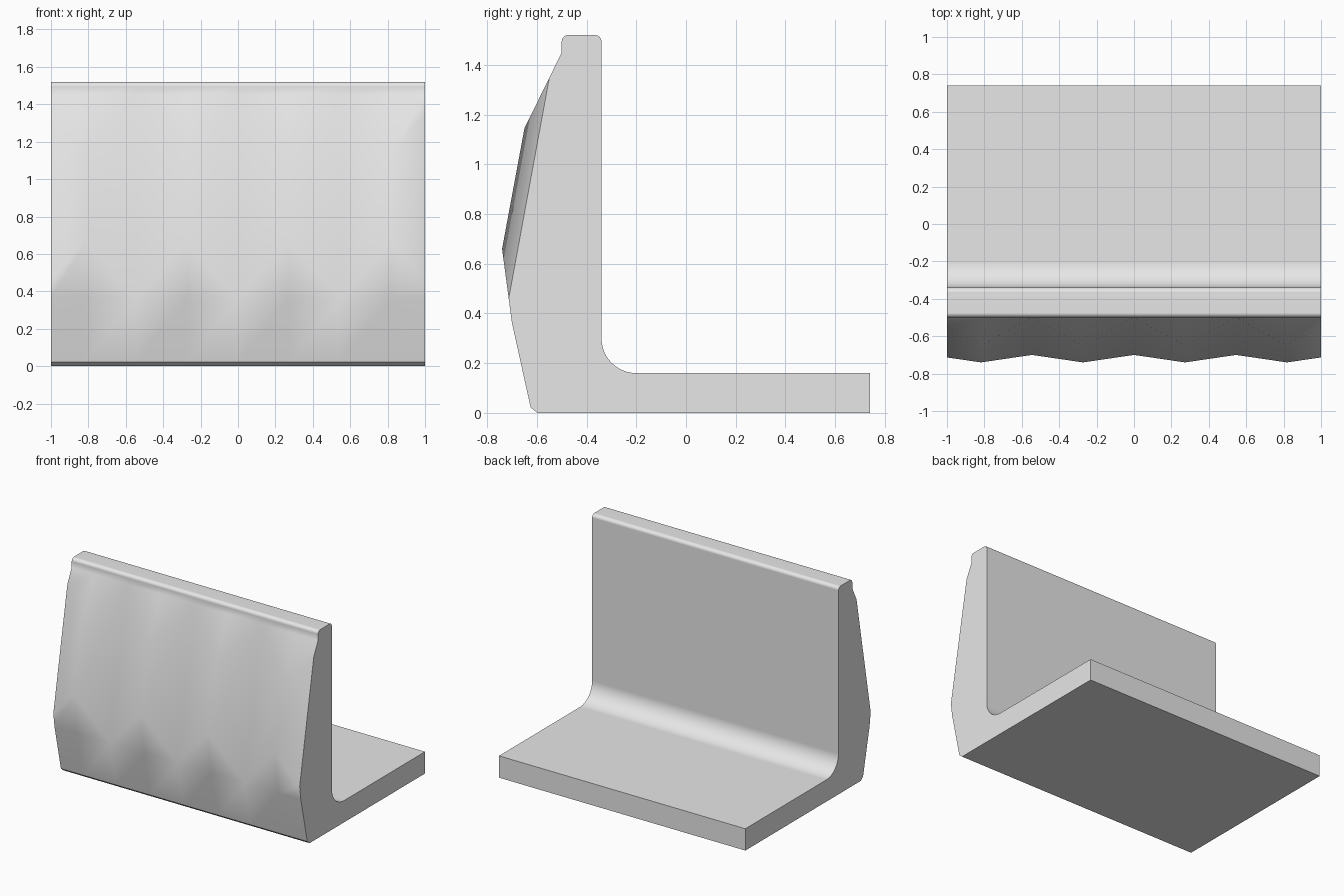
import bpy, bmesh
from math import sin, cos, radians

cube = bpy.data.objects.get("Cube")
if cube:
    bpy.data.objects.remove(cube)

concrete = bpy.data.materials.new("concrete grey")
concrete.use_nodes = True
GREY = (0.8, 0.8, 0.8, 1)
concrete.diffuse_color = GREY
concrete.node_tree.nodes["Principled BSDF"].inputs["Base Color"].default_value = GREY

# Front face corners (y, z): full ridge, and the groove ends
CREST, TOE = (-0.5, 1.45), (-0.70, 0.36)
RIDGE_TOP, RIDGE_BASE = (-0.65, 1.145), (-0.74, 0.66)
BACK, TOP, SLAB, DEPTH = -0.34, 1.52, 0.16, 0.74


def mix(a, b, t):
    return tuple(p + (q - p) * t for p, q in zip(a, b))


def arc(cy, cz, r, start, end, steps):
    angles = [radians(start + (end - start) * i / steps) for i in range(steps + 1)]
    return [(cy + r * cos(a), cz + r * sin(a)) for a in angles]


def section(t):
    """Wall cross-section: t = 0 on a ridge, t = 1 in a groove."""
    r, fillet = 0.025, 0.14
    front = [(-0.598, 0), (-0.625, 0.022), TOE,
             mix(RIDGE_BASE, TOE, t), mix(RIDGE_TOP, CREST, t), CREST]
    cap = arc(CREST[0] + r, TOP - r, r, 180, 90, 4) + arc(BACK - r, TOP - r, r, 90, 0, 4)
    heel = arc(BACK + fillet, SLAB + fillet, fillet, 180, 270, 12)
    return front + cap + heel + [(DEPTH, SLAB), (DEPTH, 0)]


# Columns alternate ridge and groove, the ends stop part way to a groove
PITCH = 0.2727
columns = [(k * PITCH, 1 - abs(k) % 2) for k in range(-3, 4)]
end_mix = (1 - 3 * PITCH) / PITCH
columns = [(-1, end_mix)] + columns + [(1, end_mix)]

# Loft the sections along x and close both ends
bm = bmesh.new()
loops = [[bm.verts.new((x, y, z)) for y, z in section(t)] for x, t in columns]
for a, b in zip(loops, loops[1:]):
    for i in range(len(a)):
        j = (i + 1) % len(a)
        bm.faces.new((a[i], a[j], b[j], b[i]))
bm.faces.new(loops[0])
bm.faces.new(loops[-1])
bmesh.ops.remove_doubles(bm, verts=bm.verts, dist=0.0005)
bmesh.ops.recalc_face_normals(bm, faces=bm.faces)

# Crisp lines around the underside chamfer
for e in bm.edges:
    if all(v.co.z < 0.03 for v in e.verts):
        e.smooth = False

mesh = bpy.data.meshes.new("retaining_wall")
bm.to_mesh(mesh)
bm.free()
mesh.materials.append(concrete)
wall = bpy.data.objects.new("retaining_wall", mesh)
bpy.context.collection.objects.link(wall)

# Soft shading across the faceted front, flat on the large planes
bpy.context.view_layer.objects.active = wall
wall.select_set(True)
bpy.ops.object.shade_smooth_by_angle(angle=radians(42))
weighted = wall.modifiers.new("weighted normals", "WEIGHTED_NORMAL")
weighted.keep_sharp = True
